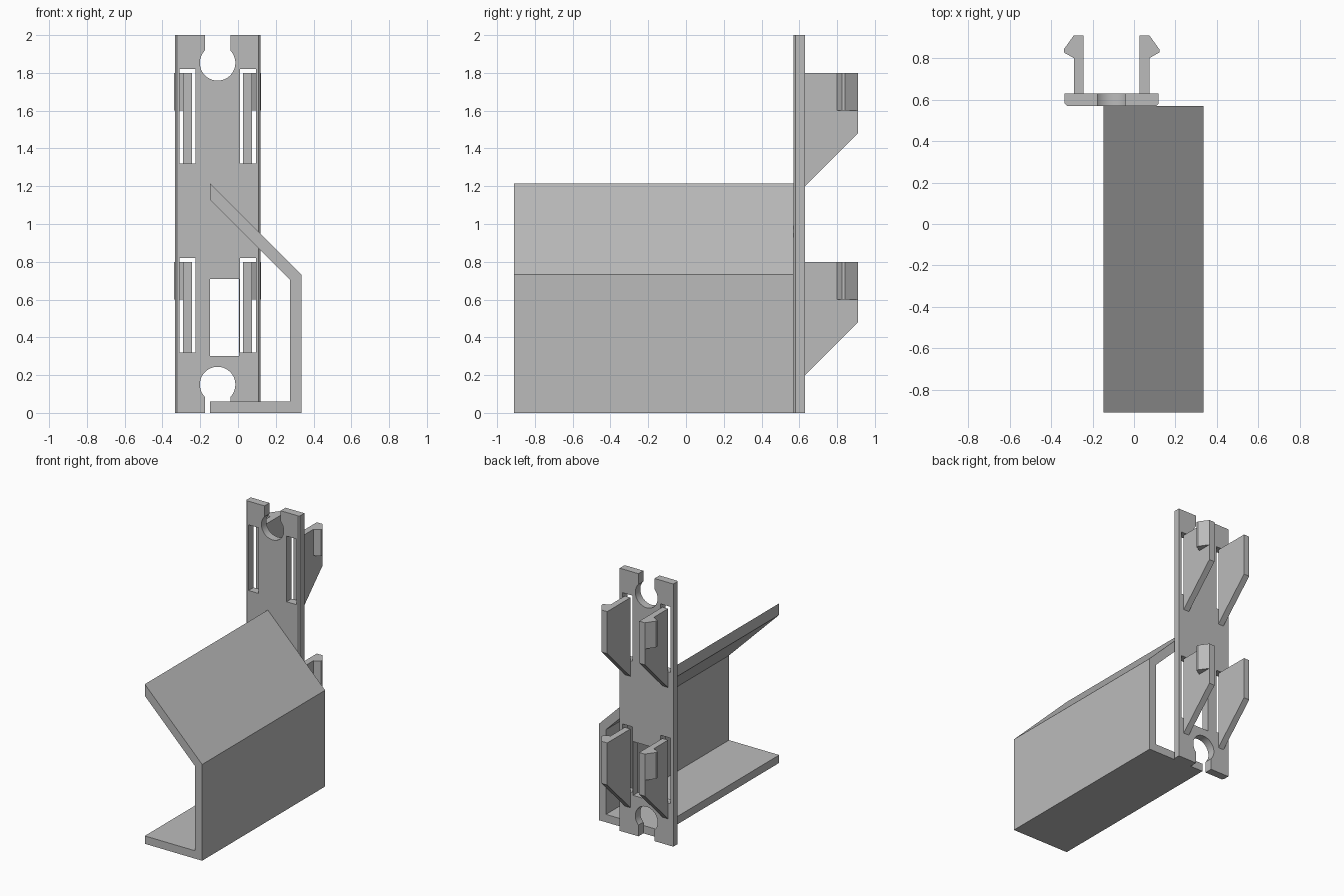
import bpy
import bmesh
from math import asin, cos, sin, pi
from mathutils import Vector

if "Cube" in bpy.data.objects:
    bpy.data.objects.remove(bpy.data.objects["Cube"], do_unlink=True)

grey = bpy.data.materials.new("plain_grey")
grey.use_nodes = True
colour = (0.5, 0.5, 0.5, 1)
grey.diffuse_color = colour
grey.node_tree.nodes["Principled BSDF"].inputs["Base Color"].default_value = colour

MID = -0.108                 # centre line of the plate
FRONT, BACK = 0.57, 0.63     # plate faces


def add_prism(bm, points, axis, start, end):
    """Extrude a closed outline along one axis."""
    def place(p, d):
        return {"x": (d, p[0], p[1]), "y": (p[0], d, p[1]), "z": (p[0], p[1], d)}[axis]
    face = bm.faces.new([bm.verts.new(place(p, start)) for p in points])
    new = bmesh.ops.extrude_face_region(bm, geom=[face])["geom"]
    shift = Vector(place((0, 0), end - start))
    bmesh.ops.translate(bm, vec=shift, verts=[g for g in new if isinstance(g, bmesh.types.BMVert)])


def finish(bm, name):
    bmesh.ops.recalc_face_normals(bm, faces=bm.faces)
    mesh = bpy.data.meshes.new(name)
    bm.to_mesh(mesh)
    bm.free()
    mesh.materials.append(grey)
    obj = bpy.data.objects.new(name, mesh)
    bpy.context.collection.objects.link(obj)
    return obj


def rect(x0, x1, z0, z1):
    return [(x0, z0), (x1, z0), (x1, z1), (x0, z1)]


def keyhole(centre_z, open_z, radius=0.094, half=0.068, steps=40):
    """Round hole joined to a slot that opens at the plate's end."""
    sign = 1 if open_z > centre_z else -1
    gap = asin(half / radius)
    arc = [gap + (2 * pi - 2 * gap) * i / steps for i in range(steps + 1)]
    pts = [(MID + radius * sin(a), centre_z + sign * radius * cos(a)) for a in arc]
    return pts + [(MID - half, open_z), (MID + half, open_z)]


# Mounting plate with chamfered front edges
bm = bmesh.new()
w, c = 0.226, 0.01
outline = [(MID - w + c, FRONT), (MID + w - c, FRONT), (MID + w, FRONT + c),
           (MID + w, BACK), (MID - w, BACK), (MID - w, FRONT + c)]
add_prism(bm, outline, "z", 0, 2)
plate = finish(bm, "mounting_plate")

# Openings: keyholes, window and the slots around the clips
bm = bmesh.new()
openings = [keyhole(1.853, 2.1), keyhole(0.15, -0.1), rect(-0.148, 0.004, 0.30, 0.71)]
for base in (0, 1):
    for side in (-1, 1):
        a, b = sorted((MID + side * 0.118, MID + side * 0.202))
        openings.append(rect(a, b, base + 0.32, base + 0.82))
for shape in openings:
    add_prism(bm, shape, "y", FRONT - 0.1, BACK + 0.1)
cutter = finish(bm, "opening_cutter")
cutter.hide_render = True

cut = plate.modifiers.new("openings", "BOOLEAN")
cut.operation = "DIFFERENCE"
cut.solver = "EXACT"
cut.object = cutter
bpy.context.view_layer.update()
solid = bpy.data.meshes.new_from_object(plate.evaluated_get(bpy.context.evaluated_depsgraph_get()))
plate.modifiers.clear()
plate.data = solid
bpy.data.objects.remove(cutter, do_unlink=True)

# Snap clips: sloped fins with outward barbs
for base, level in ((0, "lower"), (1, "upper")):
    for side, hand in ((-1, "right"), (1, "left")):
        inner, outer, tip = (MID + side * d for d in (0.135, 0.182, 0.23))
        bm = bmesh.new()
        fin = [(BACK, base + 0.2), (0.91, base + 0.48), (0.91, base + 0.8), (BACK, base + 0.8)]
        add_prism(bm, fin, "x", inner, outer)
        finish(bm, f"{level}_{hand}_clip")
        bm = bmesh.new()
        barb = [(outer, 0.80), (tip, 0.827), (tip, 0.843), (outer, 0.91)]
        add_prism(bm, barb, "z", base + 0.6, base + 0.8)
        finish(bm, f"{level}_{hand}_barb")

# Open tray with a sloping roof
bm = bmesh.new()
section = [(-0.148, 0), (0.335, 0), (0.335, 0.733), (-0.148, 1.215),
           (-0.148, 1.127), (0.275, 0.705), (0.275, 0.06), (-0.148, 0.06)]
add_prism(bm, section, "y", -0.91, FRONT)
finish(bm, "tray")

# Smooth the round openings while keeping edges sharp
bpy.ops.object.select_all(action="DESELECT")
plate.select_set(True)
bpy.context.view_layer.objects.active = plate
bpy.ops.object.shade_smooth_by_angle()
